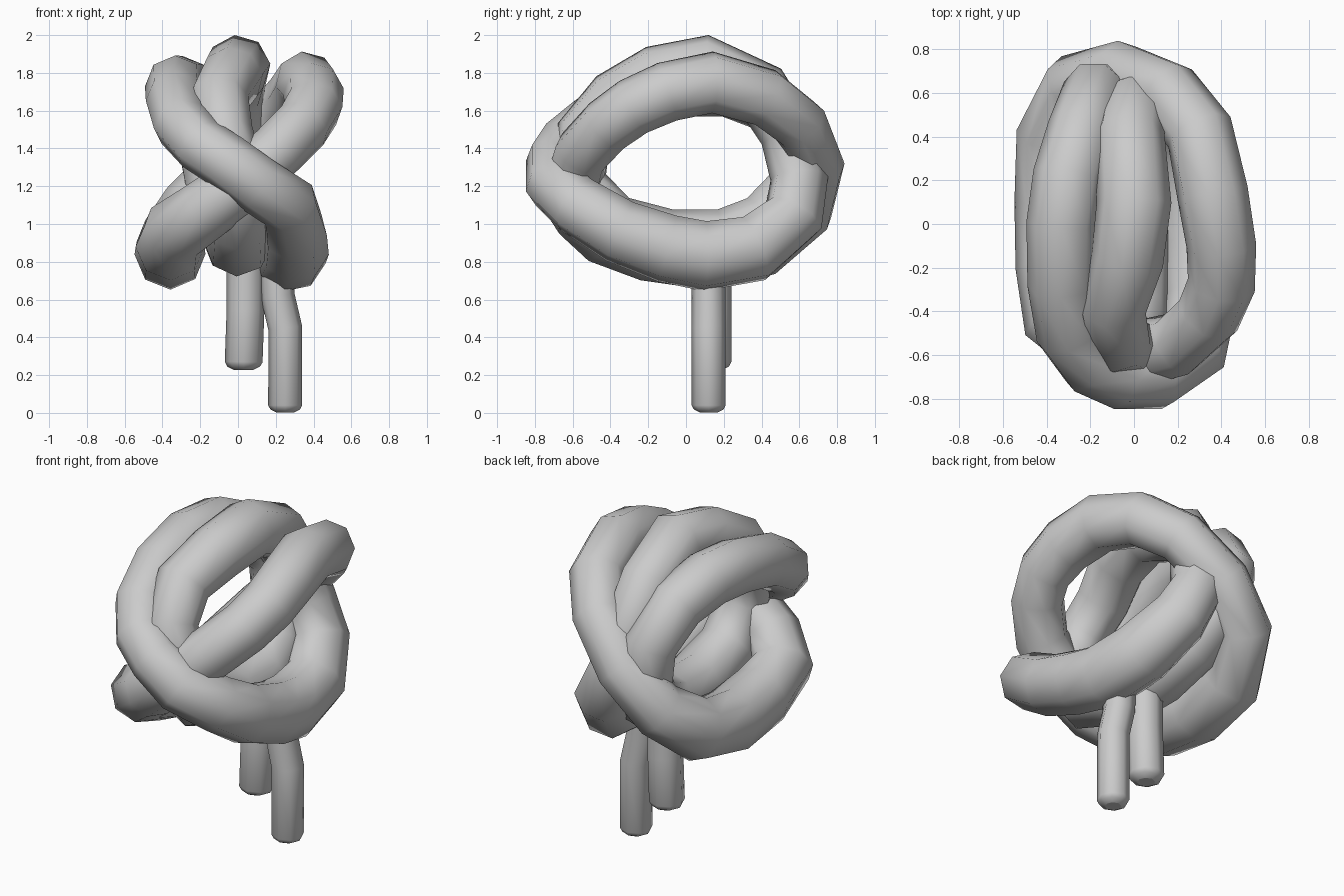
import bpy
import math

cube = bpy.data.objects.get("Cube")
if cube:
    bpy.data.objects.remove(cube, do_unlink=True)

grey = bpy.data.materials.new("matte_grey")
grey.use_nodes = True
tone = (0.6, 0.6, 0.6, 1)
grey.diffuse_color = tone
grey.node_tree.nodes["Principled BSDF"].inputs["Base Color"].default_value = tone


def tube(name, points, radii, closed):
    """Eight-sided tube through the points, turned into a mesh."""
    curve = bpy.data.curves.new(name, "CURVE")
    curve.dimensions = "3D"
    curve.bevel_depth = 1
    curve.bevel_resolution = 2
    curve.use_fill_caps = True
    curve.twist_mode = "MINIMUM"
    spline = curve.splines.new("POLY")
    spline.points.add(len(points) - 1)
    for point, position, radius in zip(spline.points, points, radii):
        point.co = (*position, 1)
        point.radius = radius
    spline.use_cyclic_u = closed
    obj = bpy.data.objects.new(name, curve)
    bpy.context.collection.objects.link(obj)
    bpy.ops.object.select_all(action="DESELECT")
    obj.select_set(True)
    bpy.context.view_layer.objects.active = obj
    bpy.ops.object.convert(target="MESH")
    obj = bpy.context.view_layer.objects.active
    obj.data.materials.clear()
    obj.data.materials.append(grey)
    bpy.ops.object.shade_smooth_by_angle(angle=math.radians(60))


def rope_loop(name, points):
    """Closed rope, thinnest at the crossings and thicker above and below."""
    radii = [.15 + .12 * (z - 1.4) ** 2 for x, y, z in points]
    tube(name, points, radii, True)


def rope_end(name, path, radius):
    """Hanging rope with a rounded tip below the last point of the path."""
    x, y, z = path[-1]
    angles = [math.radians(a) for a in (30, 60)]
    tip = [(x, y, z - radius * math.sin(a) / 2) for a in angles]
    radii = [radius] * len(path) + [radius * math.cos(a) for a in angles]
    tube(name, path + tip, radii, False)


# Single loop: upper +x side, round the back, lower -x side, up across the front
rope_loop("outer_loop", [
    (.4, -.1, 1.7), (.36, .14, 1.75), (.3, .42, 1.67), (.16, .6, 1.53),
    (-.06, .69, 1.3), (-.26, .63, 1.08), (-.36, .4, .9), (-.36, .1, .84),
    (-.36, -.2, .88), (-.34, -.44, .96), (-.18, -.57, 1.07), (0, -.6, 1.2),
    (.2, -.55, 1.38), (.34, -.42, 1.52), (.4, -.28, 1.62)])

# Double loop: first upper strand, across the front, lower +x strand, up the
# back, middle upper strand, down the front, middle lower strand, up the back
rope_loop("double_loop", [
    (-.33, 0, 1.73), (-.33, -.28, 1.66), (-.3, -.5, 1.53), (-.2, -.64, 1.42),
    (-.06, -.7, 1.33), (.1, -.7, 1.21), (.27, -.58, 1.1), (.3, -.35, .96),
    (.3, -.1, .87), (.28, .1, .83), (.25, .36, .87), (.15, .57, 1.04),
    (.05, .6, 1.24), (0, .54, 1.48), (-.02, .4, 1.7), (0, .1, 1.83),
    (-.03, -.16, 1.78), (-.1, -.38, 1.66), (-.07, -.54, 1.48), (0, -.57, 1.22),
    (0, -.4, 1), (0, -.1, .9), (0, .2, .9), (-.05, .42, 1),
    (-.13, .58, 1.2), (-.18, .6, 1.44), (-.24, .43, 1.64), (-.3, .22, 1.73)])

# Two hanging ends with rounded tips
rope_end("short_end", [(.04, .14, .85), (.04, .14, .55), (.03, .14, .27)], .1)
rope_end("long_end", [(.2, .12, .85), (.21, .12, .62), (.25, .12, .45),
                      (.25, .12, .04)], .09)
